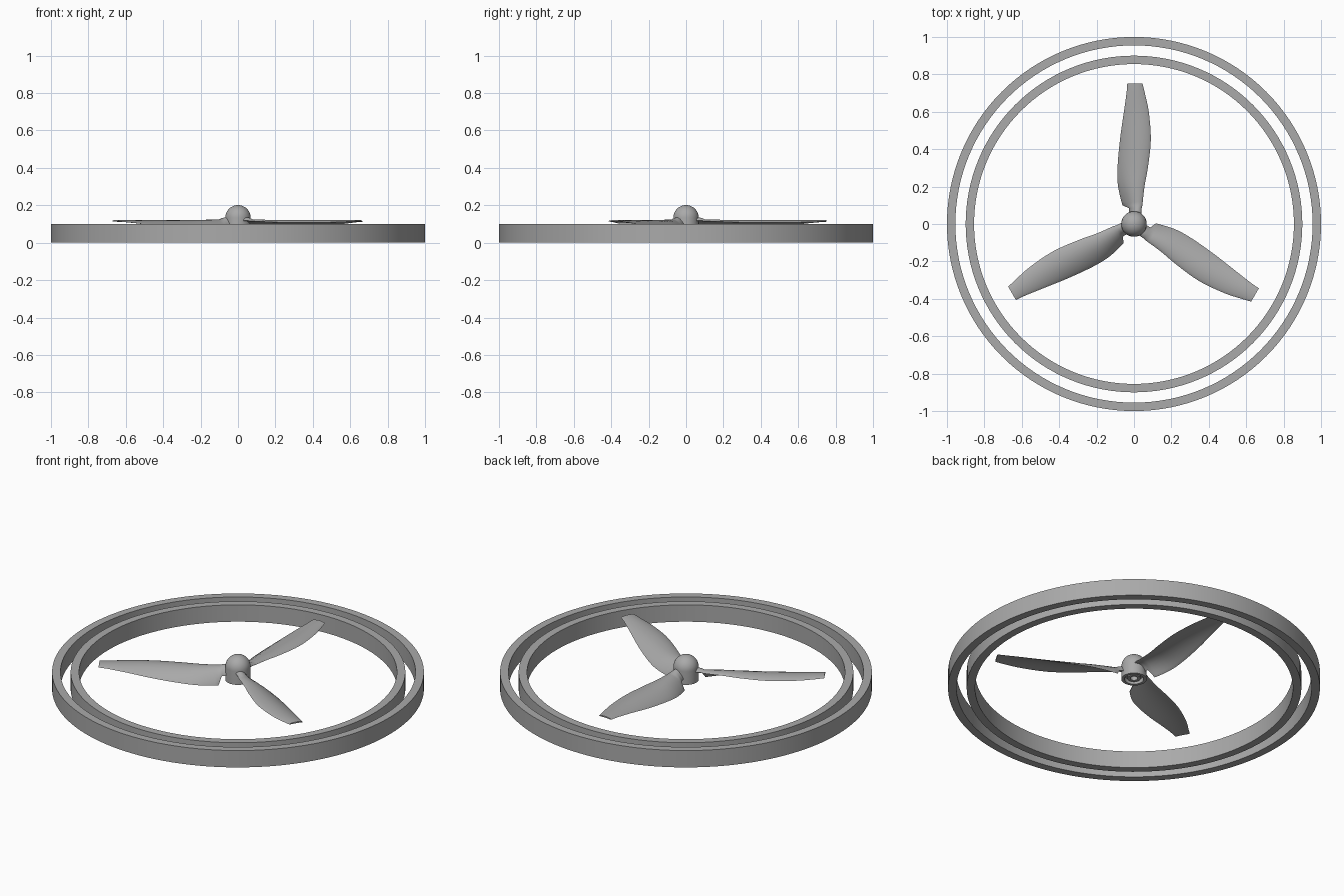
import bpy, bmesh, math
from mathutils import Matrix

cube = bpy.data.objects.get("Cube")
if cube:
    bpy.data.objects.remove(cube, do_unlink=True)

grey = bpy.data.materials.new("plain grey")
grey.use_nodes = True
colour = (0.4, 0.4, 0.4, 1)
grey.diffuse_color = colour
grey.node_tree.nodes["Principled BSDF"].inputs["Base Color"].default_value = colour


def finish(bm, name, angle=35):
    """Turn a bmesh into a smooth shaded grey object."""
    bmesh.ops.recalc_face_normals(bm, faces=bm.faces)
    mesh = bpy.data.meshes.new(name)
    bm.to_mesh(mesh)
    bm.free()
    mesh.materials.append(grey)
    obj = bpy.data.objects.new(name, mesh)
    bpy.context.collection.objects.link(obj)
    bpy.ops.object.select_all(action="DESELECT")
    obj.select_set(True)
    bpy.context.view_layer.objects.active = obj
    bpy.ops.object.shade_smooth_by_angle(angle=math.radians(angle))
    return obj


def lathe(name, profile, segments, closed):
    """Spin an (r, z) profile round the z axis."""
    bm = bmesh.new()
    verts = [bm.verts.new((r, 0, z)) for r, z in profile]
    pairs = list(zip(verts, verts[1:]))
    if closed:
        pairs.append((verts[-1], verts[0]))
    edges = [bm.edges.new(p) for p in pairs]
    bmesh.ops.spin(bm, geom=verts + edges, cent=(0, 0, 0), axis=(0, 0, 1),
                   angle=math.tau, steps=segments, use_merge=True)
    bmesh.ops.remove_doubles(bm, verts=bm.verts, dist=1e-5)
    return finish(bm, name)


# Two concentric guard rings
for name, outer, inner in (("outer_ring", 1.0, 0.955), ("inner_ring", 0.9, 0.855)):
    lathe(name, [(outer, 0), (outer, 0.1), (inner, 0.1), (inner, 0)], 128, True)

# Domed hub with a stepped socket underneath
HUB, MID = 0.068, 0.133
dome = [(HUB * math.sin(a), MID + HUB * math.cos(a))
        for a in (math.pi / 2 * i / 12 for i in range(13))]
socket = [(HUB, 0.055), (0.052, 0.055), (0.052, 0.08), (0.036, 0.08),
          (0.036, 0.06), (0.02, 0.06), (0.02, 0.1), (0, 0.1)]
lathe("hub", dome + socket, 48, False)

# Blade stations: distance out, left x, right x, left z, right z, camber, thickness
STATIONS = [
    (0.03, -0.028, 0.038, 0.09, 0.12, 0.022, 0.024),
    (0.085, -0.028, 0.041, 0.085, 0.118, 0.018, 0.02),
    (0.1, -0.062, 0.045, 0.045, 0.116, 0.026, 0.016),
    (0.2, -0.085, 0.056, 0.052, 0.112, 0.026, 0.014),
    (0.3, -0.088, 0.074, 0.062, 0.109, 0.024, 0.013),
    (0.45, -0.075, 0.09, 0.078, 0.107, 0.021, 0.012),
    (0.6, -0.054, 0.079, 0.098, 0.109, 0.012, 0.01),
    (0.7, -0.04, 0.058, 0.109, 0.112, 0.007, 0.009),
    (0.75, -0.036, 0.046, 0.113, 0.115, 0.004, 0.008),
]


def smooth_stations(rows, steps=4):
    """Ease the outer stations with a Catmull-Rom curve."""
    out = rows[:2]
    for i in range(2, len(rows) - 1):
        p1, p2 = rows[i], rows[i + 1]
        p0 = rows[i - 1] if i > 2 else p1
        p3 = rows[min(i + 2, len(rows) - 1)]
        for s in range(steps):
            t = s / steps
            out.append(tuple(
                b + t / 2 * (c - a + t * (2 * a - 5 * b + 4 * c - d
                                          + t * (3 * b - 3 * c + d - a)))
                for a, b, c, d in zip(p0, p1, p2, p3)))
    return out + [rows[-1]]


def blade(name, angle):
    """Loft a cambered, twisted blade and turn it into place."""
    bm = bmesh.new()
    half, loops = 10, []
    for y, xl, xr, zl, zr, camber, thick in smooth_stations(STATIONS):
        loop = []
        for k in range(2 * half):
            a = math.pi * k / half
            u = (1 - math.cos(a)) / 2
            z = zl + (zr - zl) * u + 4 * camber * u * (1 - u)
            z += thick / 2 * math.sin(a)
            loop.append(bm.verts.new((xl + (xr - xl) * u, y, z)))
        loops.append(loop)
    for a, b in zip(loops, loops[1:]):
        for k in range(2 * half):
            n = (k + 1) % (2 * half)
            bm.faces.new((a[k], a[n], b[n], b[k]))
    bm.faces.new(loops[0])
    bm.faces.new(loops[-1])
    bm.transform(Matrix.Rotation(angle, 4, "Z"))
    return finish(bm, name, 50)


for i, name in enumerate(("back_blade", "right_blade", "left_blade")):
    blade(name, i * math.tau / 3)
